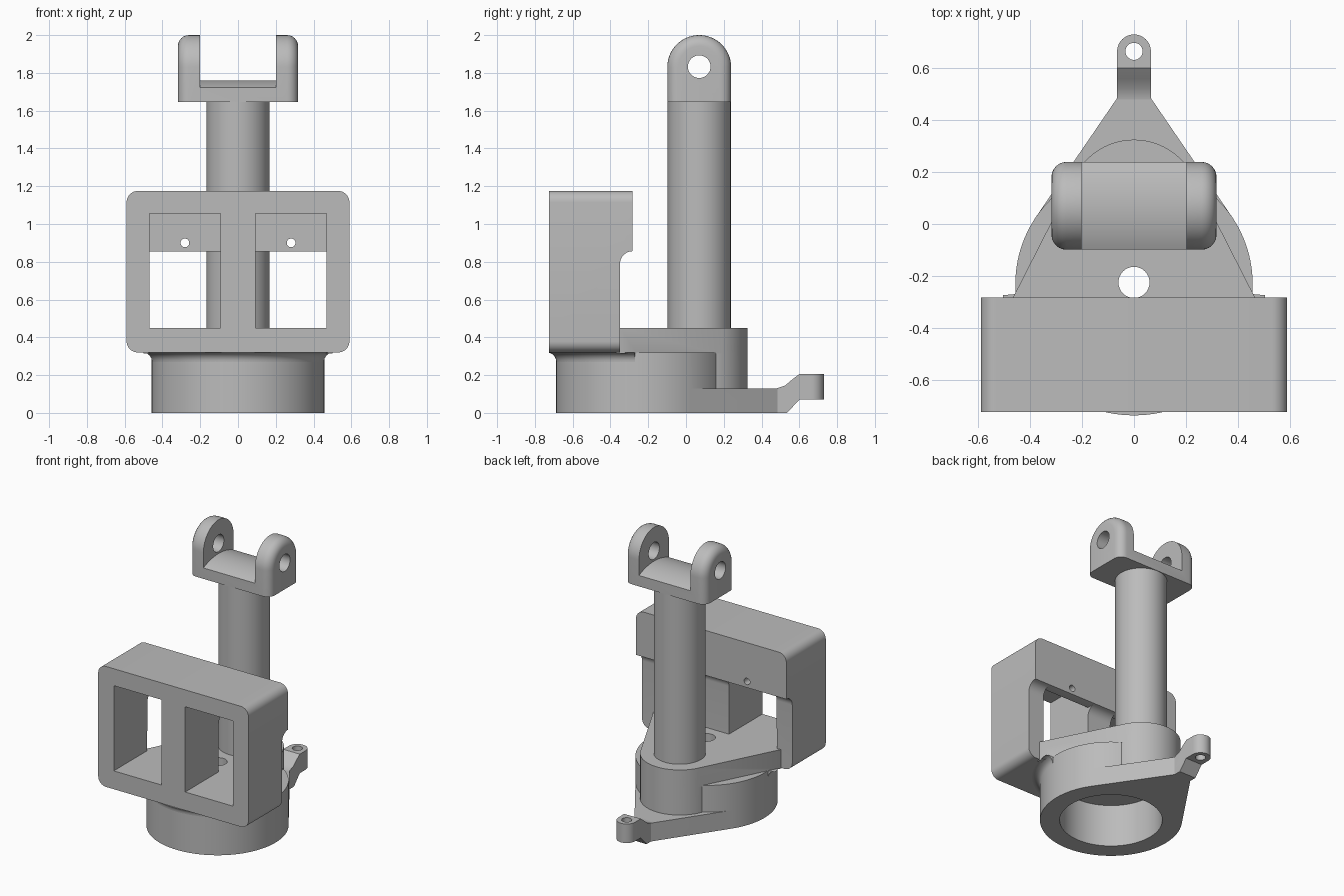
import bpy, bmesh
from math import pi, sin, cos, radians
from mathutils import Vector
from mathutils.geometry import convex_hull_2d

cube = bpy.data.objects.get("Cube")
if cube:
    bpy.data.objects.remove(cube, do_unlink=True)

grey = bpy.data.materials.new("plain grey")
grey.use_nodes = True
grey.diffuse_color = (0.5, 0.5, 0.5, 1)
grey.node_tree.nodes["Principled BSDF"].inputs["Base Color"].default_value = (0.5, 0.5, 0.5, 1)

PLACE = {"x": lambda a, b, t: (t, a, b),
         "y": lambda a, b, t: (a, t, b),
         "z": lambda a, b, t: (a, b, t)}


def arc(ca, cb, r, start, end, n=16):
    """Points on an arc, angles in degrees."""
    return [(ca + r * cos(radians(start + (end - start) * i / n)),
             cb + r * sin(radians(start + (end - start) * i / n))) for i in range(n + 1)]


def circle(ca, cb, r, n=64):
    return arc(ca, cb, r, 0, 360, n)[:-1]


def hull(pts):
    return [pts[i] for i in convex_hull_2d([Vector(p) for p in pts])]


def finish(name, bm):
    bmesh.ops.recalc_face_normals(bm, faces=bm.faces)
    mesh = bpy.data.meshes.new(name)
    bm.to_mesh(mesh)
    bm.free()
    mesh.materials.append(grey)
    ob = bpy.data.objects.new(name, mesh)
    bpy.context.collection.objects.link(ob)
    return ob


def prism(name, pts, axis, lo, hi, bevel=None):
    """Extrude a 2D outline along an axis; bevel = (width, edge rule)."""
    bm = bmesh.new()
    rows = [[bm.verts.new(PLACE[axis](a, b, t)) for a, b in pts] for t in (lo, hi)]
    n = len(pts)
    bm.faces.new(rows[0])
    bm.faces.new(rows[1])
    for i in range(n):
        j = (i + 1) % n
        bm.faces.new((rows[0][i], rows[0][j], rows[1][j], rows[1][i]))
    bmesh.ops.recalc_face_normals(bm, faces=bm.faces)
    if bevel:
        edges = [e for e in bm.edges if bevel[1](*[v.co for v in e.verts])]
        bmesh.ops.bevel(bm, geom=edges, offset=bevel[0], segments=6, profile=0.5, affect="EDGES")
    return finish(name, bm)


def rect(a0, b0, a1, b1):
    return [(a0, b0), (a1, b0), (a1, b1), (a0, b1)]


def combine(target, tool, operation):
    """Boolean a tool into the target, then drop the tool."""
    bpy.context.view_layer.objects.active = target
    mod = target.modifiers.new(operation, "BOOLEAN")
    mod.operation, mod.solver, mod.object = operation, "EXACT", tool
    bpy.ops.object.modifier_apply(modifier=mod.name)
    bpy.data.objects.remove(tool, do_unlink=True)


def cut(target, *spec):
    combine(target, prism("cutter", *spec), "DIFFERENCE")


RING_Y, RING_R, POST_Y = -0.23, 0.457, 0.07

# Base: round cup, lever plate, post boss and tapered deck
base = prism("base_cup", circle(0, RING_Y, RING_R, 96), "z", 0, 0.32)
lever = hull(circle(0, RING_Y, RING_R, 96) + [(-0.065, 0.485), (0.065, 0.485)])
boss = circle(0, POST_Y, 0.255)
deck = hull(boss + [(s * x, y) for s in (-1, 1) for x, y in ((0.5, -0.35), (0.5, -0.37))])
combine(base, prism("lever", lever, "z", 0, 0.13), "UNION")
combine(base, prism("boss", boss, "z", 0.05, 0.45), "UNION")
combine(base, prism("deck", deck, "z", 0.315, 0.45), "UNION")
cut(base, circle(0, RING_Y, 0.33, 96), "z", -0.1, 0.3)
cut(base, circle(0, -0.225, 0.06, 32), "z", 0.2, 0.6)

# Lever eye: raised lug with a pin hole
lug = ([(0.45, 0), (0.535, 0), (0.6, 0.07), (0.665, 0.07), (0.665, 0.205), (0.6, 0.205)]
       + [(0.56, 0.175), (0.525, 0.145), (0.48, 0.13), (0.45, 0.13)])
eye = prism("lever_eye", lug, "x", -0.065, 0.065)
combine(eye, prism("eye_end", circle(0, 0.665, 0.065, 40), "z", 0.07, 0.205), "UNION")
cut(eye, circle(0, 0.665, 0.033, 32), "z", 0, 0.3)

# Flare joining the cup to the box underside
bm = bmesh.new()
section = arc(0.507, 0.27, 0.05, 180, 90, 8) + [(0.44, 0.321), (0.44, 0.27)]
rows = []
for k in range(61):
    a = radians(185 + 170 * k / 60)
    rows.append([bm.verts.new((r * cos(a), RING_Y + r * sin(a), z)) for r, z in section])
for p, q in zip(rows, rows[1:]):
    for i in range(len(section)):
        j = (i + 1) % len(section)
        bm.faces.new((p[i], p[j], q[j], q[i]))
bm.faces.new(rows[0])
bm.faces.new(rows[-1])
finish("cup_flare", bm)

# Twin window box with stepped back
R = 0.06
outline = []
for cx, cz, start in ((0.53, 1.115, 0), (-0.53, 1.115, 90), (-0.53, 0.38, 180), (0.53, 0.38, 270)):
    outline += arc(cx, cz, R, start, start + 90, 8)
box = prism("window_box", outline, "y", -0.725, -0.283)
notch = [(-0.35, 0.2)] + arc(-0.283, 0.79, 0.066, 180, 90, 10) + [(-0.1, 0.856), (-0.1, 0.2)]
cut(box, notch, "x", -0.8, 0.8)
for s in (-1, 1):
    x0, x1 = sorted((s * 0.093, s * 0.468))
    cut(box, rect(x0, 0.45, x1, 1.055), "y", -0.9, -0.35)
    cut(box, rect(x0, 0.45, x1, 0.855), "y", -0.9, -0.1)
    cut(box, circle(s * 0.281, 0.9, 0.023, 24), "y", -0.5, -0.1)

# Post
prism("post", circle(0, POST_Y, 0.167), "z", 0.44, 1.65)

# Clevis: arched block with rounded outer rims, slot and pin hole
HALF = 0.169
arch = [(POST_Y - HALF, 1.645), (POST_Y + HALF, 1.645)] + arc(POST_Y, 2 - HALF, HALF, 0, 180, 32)


def outer_rim(a, b):
    return abs(a.x - b.x) < 0.001 and max(a.z, b.z) > 1.65


clevis = prism("clevis", arch, "x", -0.318, 0.318, (0.058, outer_rim))
slot = arc(POST_Y, 1.76 - 0.4, 0.4, 150, 30, 32) + [(0.5, 2.2), (-0.36, 2.2)]
cut(clevis, slot, "x", -0.202, 0.202)
cut(clevis, circle(POST_Y, 1.833, 0.06, 40), "x", -0.6, 0.6)

# Smooth shading with sharp edges kept
for ob in bpy.context.view_layer.objects:
    ob.select_set(ob.type == "MESH")
bpy.context.view_layer.objects.active = base
bpy.ops.object.shade_smooth_by_angle(angle=radians(30))
